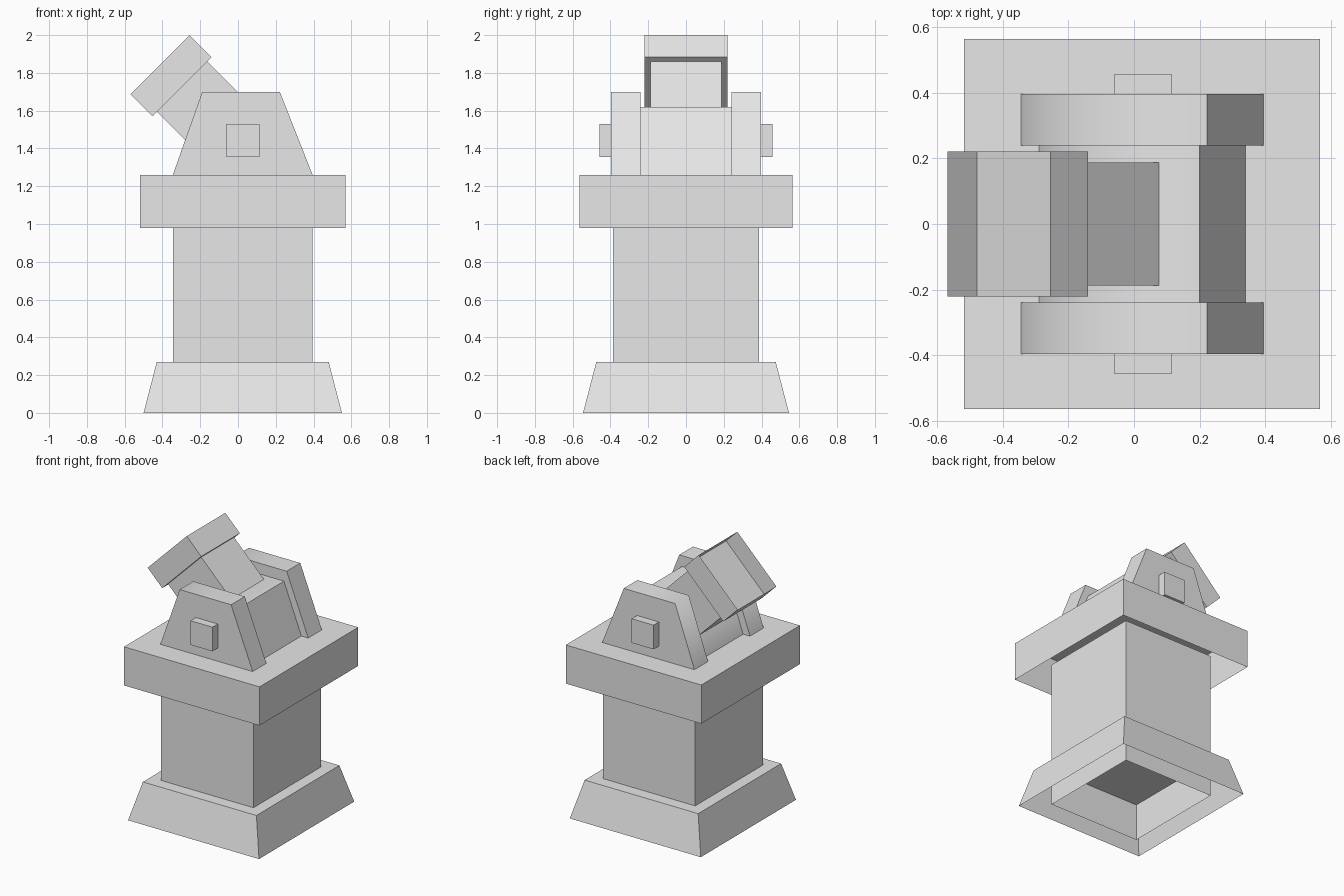
import bpy
import bmesh
import math
from mathutils import Vector

default_cube = bpy.data.objects.get("Cube")
if default_cube:
    bpy.data.objects.remove(default_cube, do_unlink=True)

stone = bpy.data.materials.new("light_grey")
stone.use_nodes = True
GREY = (0.8, 0.8, 0.8, 1)
stone.diffuse_color = GREY
stone.node_tree.nodes["Principled BSDF"].inputs["Base Color"].default_value = GREY


def frustum(name, z0, z1, bottom, top=None, open_bottom=False, soft=False, bore=None):
    """Four-sided solid between two rectangles given as (x0, x1, y0, y1)."""
    bm = bmesh.new()
    rings = []
    for z, (x0, x1, y0, y1) in ((z0, bottom), (z1, top or bottom)):
        corners = ((x0, y0), (x1, y0), (x1, y1), (x0, y1))
        rings.append([bm.verts.new((x, y, z)) for x, y in corners])
    low, high = rings
    sides = []
    for i in range(4):
        j = (i + 1) % 4
        sides.append(bm.faces.new((low[i], low[j], high[j], high[i])))
    cap = bm.faces.new(high)
    if not open_bottom:
        bm.faces.new(low[::-1])
    if soft:
        # blend the left-hand slope into the top, keep every other edge sharp
        cap.smooth = sides[3].smooth = True
        for e in bm.edges:
            e.smooth = cap in e.link_faces and sides[3] in e.link_faces
    if bore:
        # square recess sunk into the top face
        margin, depth = bore
        bmesh.ops.inset_region(bm, faces=[cap], thickness=margin)
        floor = bmesh.ops.extrude_discrete_faces(bm, faces=[cap])["faces"][0]
        bmesh.ops.translate(bm, verts=floor.verts, vec=(0, 0, -depth))
    mesh = bpy.data.meshes.new(name)
    bm.to_mesh(mesh)
    bm.free()
    mesh.materials.append(stone)
    obj = bpy.data.objects.new(name, mesh)
    bpy.context.collection.objects.link(obj)
    return obj


def square(half):
    return (-half, half, -half, half)


# Pedestal: hollow foot and slab, with the column running into both
frustum("foot", 0, 0.27, (-0.5, 0.55, -0.545, 0.545),
        (-0.43, 0.48, -0.475, 0.475), open_bottom=True)
frustum("column", 0, 1.08, (-0.345, 0.395, -0.387, 0.387), open_bottom=True)
frustum("slab", 0.98, 1.26, (-0.518, 0.568, -0.565, 0.565), open_bottom=True)

# Carriage body and the two cheeks with their pivot blocks
frustum("carriage_body", 1.26, 1.62, (-0.29, 0.34, -0.24, 0.24),
        (-0.16, 0.2, -0.24, 0.24), open_bottom=True, soft=True)
for side, s in (("left", 1), ("right", -1)):
    y0, y1 = sorted((s * 0.24, s * 0.396))
    frustum(side + "_cheek", 1.26, 1.698, (-0.345, 0.395, y0, y1),
            (-0.19, 0.222, y0, y1), open_bottom=True, soft=True)
    y0, y1 = sorted((s * 0.39, s * 0.457))
    frustum(side + "_pivot", 1.355, 1.53, (-0.06, 0.115, y0, y1))

# Barrel and muzzle, tilted 45 degrees about the muzzle mouth
barrel = frustum("barrel", -0.6, -0.14, square(0.188))
muzzle = frustum("muzzle", -0.165, 0, square(0.221), bore=(0.096, 0.127))
for part in (barrel, muzzle):
    part.rotation_euler = (0, -math.pi / 4, 0)
    part.location = Vector((-0.413, 0, 1.844))
